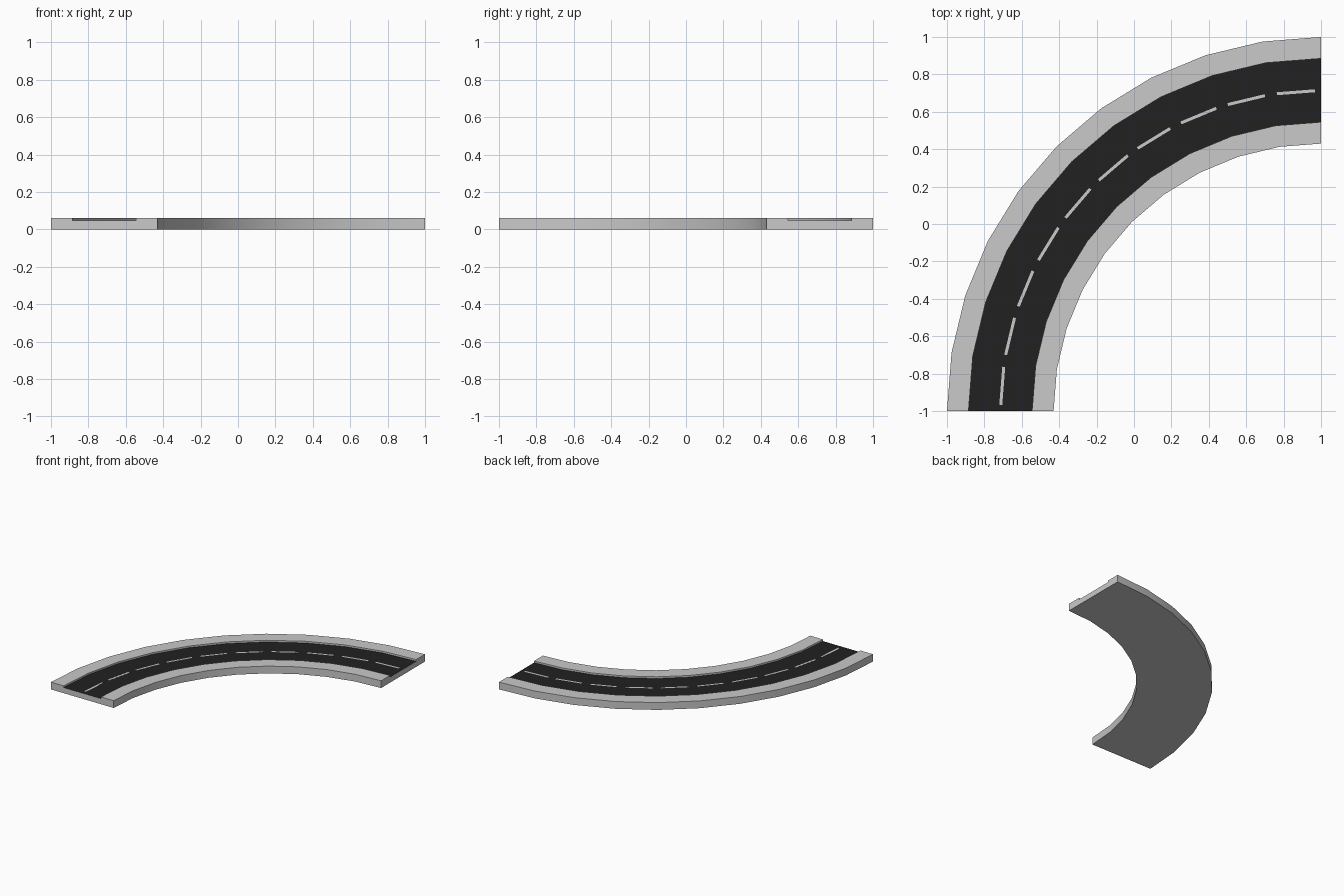
import bpy, bmesh, math

if "Cube" in bpy.data.objects:
    bpy.data.objects.remove(bpy.data.objects["Cube"])

SEG = 10                      # facets in the quarter turn
CX, CY = 1.0, -1.0            # centre of the bend
R_OUT, R_IN = 2.0, 1.43
ROAD_OUT, ROAD_IN = 1.885, 1.545
TOP, ROAD_Z = 0.06, 0.046


def material(name, rgb):
    m = bpy.data.materials.new(name)
    m.diffuse_color = (*rgb, 1)
    m.use_nodes = True
    m.node_tree.nodes["Principled BSDF"].inputs["Base Color"].default_value = m.diffuse_color
    return m


concrete = material("light concrete", (0.58, 0.59, 0.58))
asphalt = material("dark asphalt", (0.015, 0.015, 0.015))


def polar(r, t, z):
    """Point on the bend, t in facets from the far end (0) to the near end (SEG)."""
    i = min(int(t), SEG - 1)
    f = t - i
    a, b = (math.pi / 2 * (1 + k / SEG) for k in (i, i + 1))
    x = r * ((1 - f) * math.cos(a) + f * math.cos(b))
    y = r * ((1 - f) * math.sin(a) + f * math.sin(b))
    return (CX + x, CY + y, z)


def sweep(name, profile, t0, t1, steps, mats, dark_edges=()):
    """Sweep a closed (radius, z) profile along the bend and cap both ends."""
    bm = bmesh.new()
    rings = [[bm.verts.new(polar(r, t0 + (t1 - t0) * s / steps, z)) for r, z in profile]
             for s in range(steps + 1)]
    n = len(profile)
    for a, b in zip(rings, rings[1:]):
        for k in range(n):
            f = bm.faces.new((a[k], a[(k + 1) % n], b[(k + 1) % n], b[k]))
            f.material_index = 1 if k in dark_edges else 0
    bm.faces.new(rings[0])
    bm.faces.new(rings[-1])
    bmesh.ops.recalc_face_normals(bm, faces=bm.faces)
    me = bpy.data.meshes.new(name)
    bm.to_mesh(me)
    bm.free()
    ob = bpy.data.objects.new(name, me)
    bpy.context.collection.objects.link(ob)
    for m in mats:
        me.materials.append(m)
    bpy.ops.object.select_all(action='DESELECT')
    ob.select_set(True)
    bpy.context.view_layer.objects.active = ob
    bpy.ops.object.shade_smooth_by_angle(angle=math.radians(30))
    return ob


# Road slab with raised pavements; the recessed floor is asphalt
sweep("road_bend",
      [(R_OUT, 0), (R_OUT, TOP), (ROAD_OUT, TOP), (ROAD_OUT, ROAD_Z),
       (ROAD_IN, ROAD_Z), (ROAD_IN, TOP), (R_IN, TOP), (R_IN, 0)],
      0, SEG, SEG, [concrete, asphalt], dark_edges=(3,))

# Centre line: one dash per facet
MID, HALF = (ROAD_OUT + ROAD_IN) / 2, 0.008
for i in range(SEG):
    sweep(f"lane_dash_{i + 1}",
          [(MID + HALF, ROAD_Z - 0.001), (MID + HALF, ROAD_Z + 0.001),
           (MID - HALF, ROAD_Z + 0.001), (MID - HALF, ROAD_Z - 0.001)],
          i + 0.12, i + 0.88, 1, [concrete])
